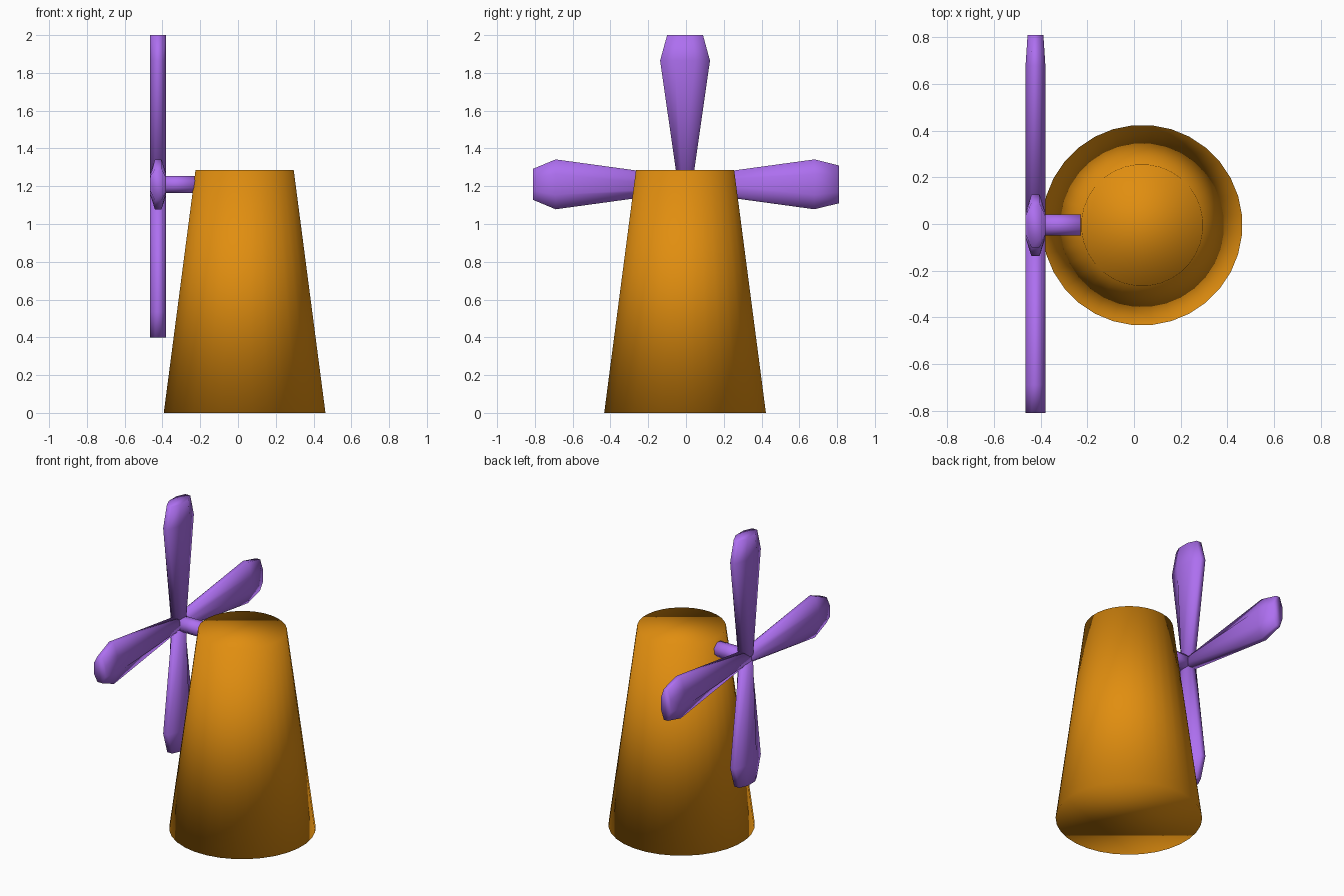
import bpy, bmesh, math
from mathutils import Matrix, Vector

if "Cube" in bpy.data.objects:
    bpy.data.objects.remove(bpy.data.objects["Cube"])

HUB = Vector((-0.4225, -0.005, 1.21))


def material(name, rgb):
    m = bpy.data.materials.new(name)
    m.diffuse_color = (*rgb, 1)
    m.use_nodes = True
    m.node_tree.nodes["Principled BSDF"].inputs["Base Color"].default_value = m.diffuse_color
    return m


ORANGE = material("orange", (0.75, 0.27, 0.005))
PURPLE = material("purple", (0.42, 0.16, 0.87))


def loft(name, stations, sides, matrix, mat):
    """Skin polygon rings (height, half_x, half_y) along z, with end caps."""
    bm = bmesh.new()
    rings = []
    flat = math.cos(math.pi / sides)  # half sizes are measured to the flats
    for z, hx, hy in stations:
        ring = []
        for i in range(sides):
            a = 2 * math.pi * (i + 0.5) / sides
            ring.append(bm.verts.new((hx * math.cos(a) / flat,
                                      hy * math.sin(a) / flat, z)))
        rings.append(ring)
    for lo, hi in zip(rings, rings[1:]):
        for i in range(sides):
            j = (i + 1) % sides
            bm.faces.new((lo[i], lo[j], hi[j], hi[i]))
    bm.faces.new(rings[0][::-1])
    bm.faces.new(rings[-1])
    bm.transform(matrix)
    for f in bm.faces:
        f.smooth = True
    bmesh.ops.recalc_face_normals(bm, faces=bm.faces)
    me = bpy.data.meshes.new(name)
    bm.to_mesh(me)
    bm.free()
    me.materials.append(mat)
    ob = bpy.data.objects.new(name, me)
    bpy.context.collection.objects.link(ob)
    return ob


# Tapered tower
loft("tower", [(0, 0.428, 0.428), (1.285, 0.26, 0.26)], 32,
     Matrix.Translation((0.035, -0.005, 0)), ORANGE)

# Axle from the hub into the tower
loft("axle", [(0, 0.045, 0.045), (0.2025, 0.045, 0.045)], 8,
     Matrix.Translation(HUB) @ Matrix.Rotation(math.pi / 2, 4, 'Y'), PURPLE)

# Four blades: angle, shoulder distance, length, tip half width, tip half thickness
blades = [("top", 0, 0.655, 0.79, 0.095, 0.0425),
          ("left", 90, 0.685, 0.805, 0.082, 0.0425),
          ("bottom", 180, 0.675, 0.81, 0.09, 0.0425),
          ("right", 270, 0.685, 0.815, 0.1, 0.034)]
for label, angle, shoulder, length, tip_w, tip_t in blades:
    stations = [(0, 0.0425, 0.038), (shoulder, 0.0425, 0.132), (length, tip_t, tip_w)]
    loft("blade_" + label, stations, 8,
         Matrix.Translation(HUB) @ Matrix.Rotation(math.radians(angle), 4, 'X'), PURPLE)
